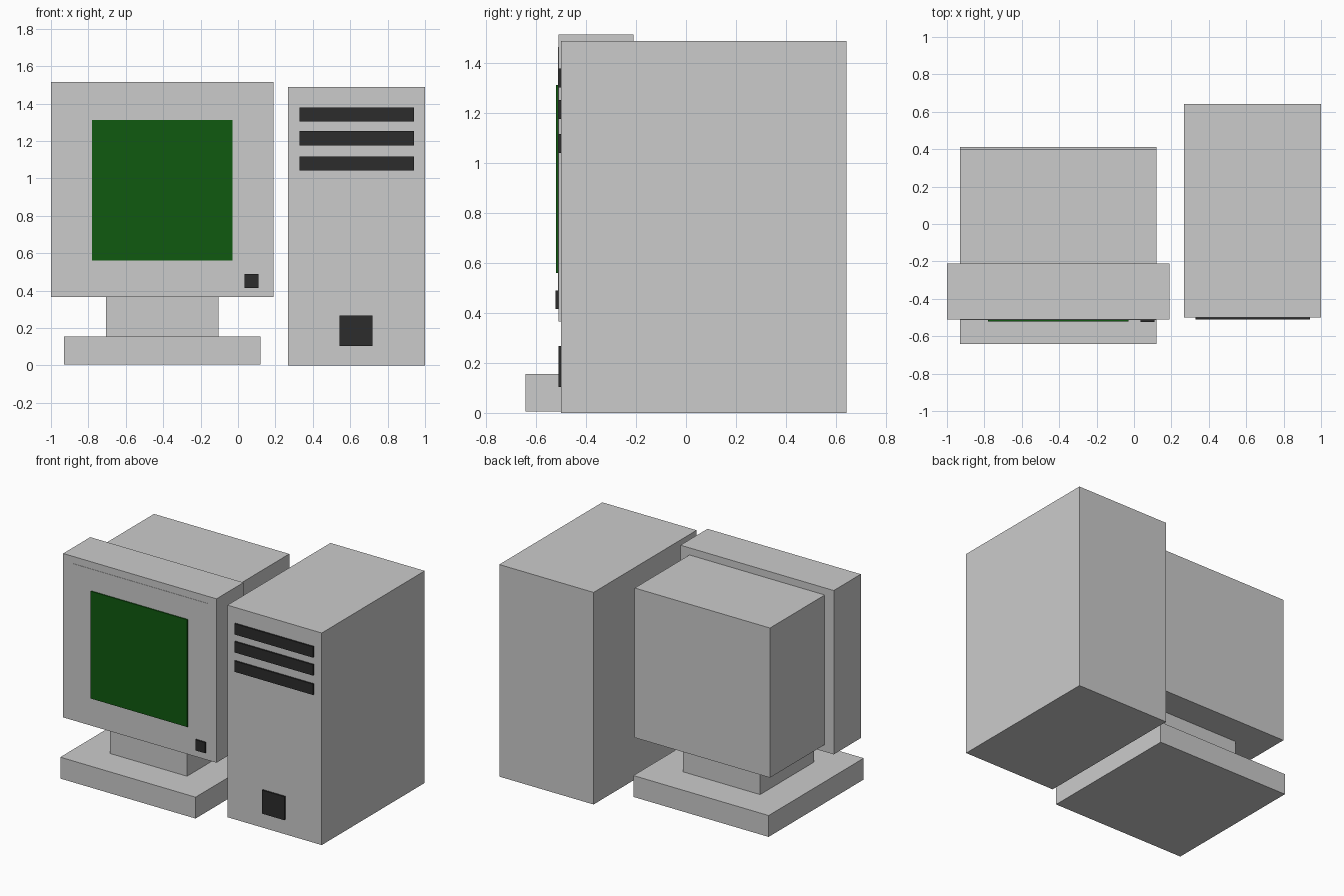
import bpy

if "Cube" in bpy.data.objects:
    bpy.data.objects.remove(bpy.data.objects["Cube"])


def material(name, rgb):
    m = bpy.data.materials.new(name)
    m.diffuse_color = (*rgb, 1.0)
    m.use_nodes = True
    m.node_tree.nodes["Principled BSDF"].inputs["Base Color"].default_value = m.diffuse_color
    return m


def box(name, x, y, z, mat=None):
    """Box from (min, max) extents on each axis."""
    ext = (x, y, z)
    bpy.ops.mesh.primitive_cube_add(size=1, location=[(a + b) / 2 for a, b in ext])
    ob = bpy.context.object
    ob.name = name
    ob.scale = [b - a for a, b in ext]
    bpy.ops.object.transform_apply(location=False, rotation=False, scale=True)
    if mat:
        ob.data.materials.append(mat)
    return ob


black = material("black_plastic", (0.025, 0.025, 0.025))
green = material("green_screen", (0.005, 0.1, 0.005))

# Monitor stand
box("monitor_base", (-0.93, 0.12), (-0.642, 0.412), (0.005, 0.155))
box("monitor_neck", (-0.705, -0.105), (-0.415, 0.185), (0.15, 0.42))

# Monitor housing: the tube case runs through the bezel to its front
box("monitor_bezel", (-1.0, 0.19), (-0.51, -0.21), (0.365, 1.515))
box("monitor_tube_case", (-0.93, 0.12), (-0.512, 0.397), (0.415, 1.465))

# Screen and power button
box("monitor_screen", (-0.78, -0.03), (-0.52, -0.505), (0.56, 1.313), green)
box("monitor_button", (0.035, 0.11), (-0.523, -0.505), (0.415, 0.49), black)

# Tower case with drive bays and power switch
box("tower_case", (0.268, 1.0), (-0.5, 0.642), (0.0, 1.488))
for i, z in enumerate((1.303, 1.177, 1.041)):
    box(f"drive_bay_{i + 1}", (0.33, 0.94), (-0.511, -0.49), (z, z + 0.076), black)
box("tower_switch", (0.543, 0.718), (-0.511, -0.49), (0.103, 0.268), black)
